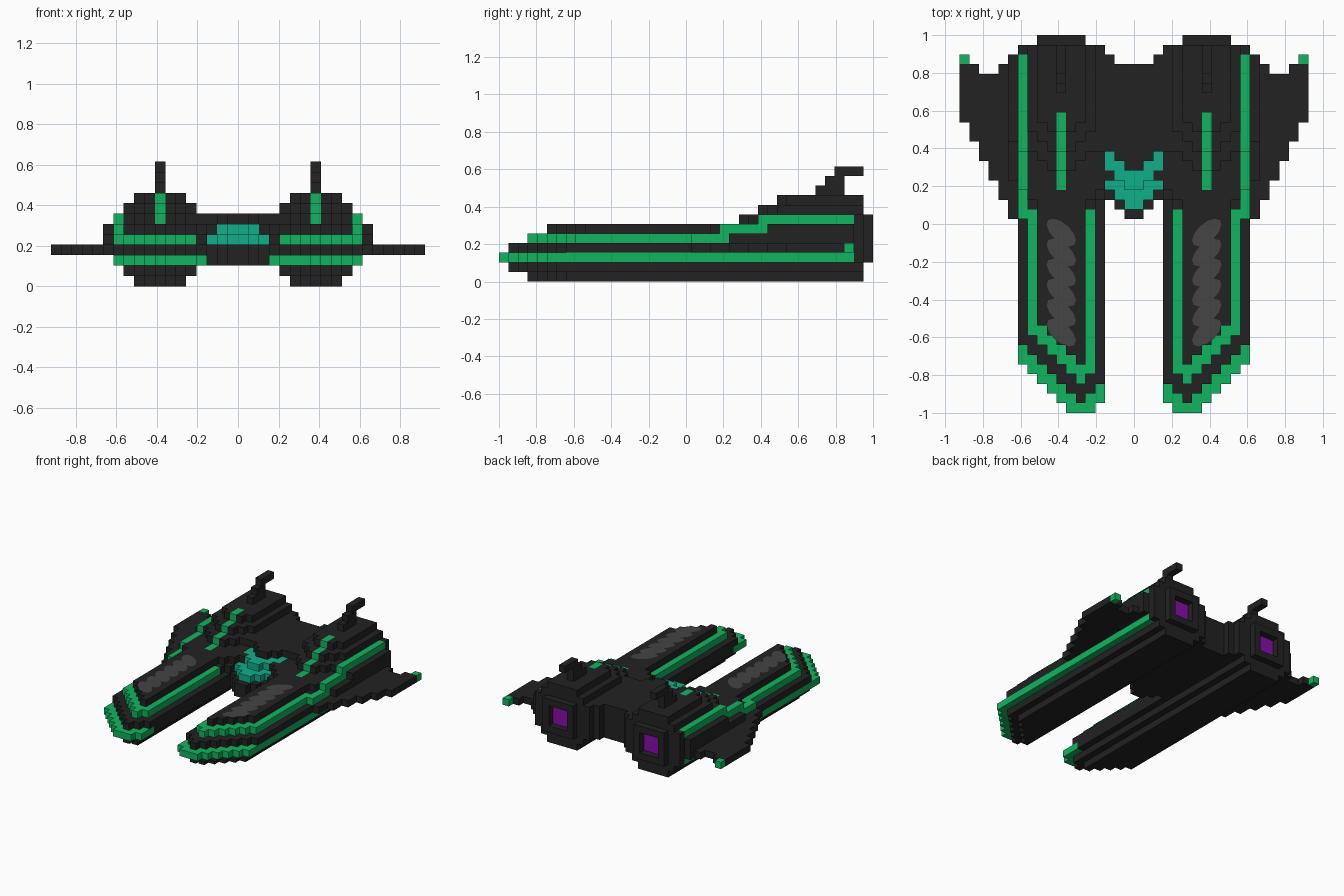
import bpy
import math

cube = bpy.data.objects.get("Cube")
if cube:
    bpy.data.objects.remove(cube, do_unlink=True)

V = 2 / 39                       # block size
COLOURS = [("hull_black", (0.016, 0.016, 0.016)),
           ("trim_green", (0.005, 0.46, 0.115)),
           ("cockpit_teal", (0.005, 0.43, 0.25)),
           ("engine_purple", (0.25, 0.004, 0.40)),
           ("panel_grey", (0.058, 0.058, 0.058))]
BLACK, GREEN, TEAL, PURPLE, GREY = range(5)
mats = []
for name, rgb in COLOURS:
    m = bpy.data.materials.new(name)
    m.use_nodes = True
    m.diffuse_color = (*rgb, 1)
    bsdf = m.node_tree.nodes["Principled BSDF"]
    bsdf.inputs["Base Color"].default_value = (*rgb, 1)
    bsdf.inputs["Roughness"].default_value = 0.8
    mats.append(m)

cells = {}                       # (x, y, z) -> (part, colour)


def fill(part, x, y, z, col=BLACK):
    """Fill a block range, mirrored to both sides; later fills replace earlier ones."""
    for i in range(*x):
        for j in range(*y):
            for k in range(*z):
                cells[i, j, k] = cells[-1 - i, j, k] = (part, col)


def stair(part, x, y, z, tip, col=BLACK):
    """One layer whose front starts at width tip and widens a block per row up to x."""
    for n, j in enumerate(range(*y)):
        fill(part, (max(x[0], tip[0] - n), min(x[1], tip[1] + n)), (j, j + 1), (z, z + 1), col)


# Long side pods, layer by layer, with stepped pointed noses
stair("pods", (5, 10), (3, 38), 0, (5, 6))
stair("pods", (4, 11), (1, 38), 1, (5, 6))
stair("pods", (3, 12), (0, 38), 2, (4, 7), GREEN)
fill("pods", (3, 11), (8, 38), (2, 3))
fill("pods", (3, 5), (4, 38), (2, 3))
fill("pods", (11, 12), (37, 38), (2, 3))
stair("pods", (3, 12), (1, 38), 3, (5, 6))
stair("pods", (4, 11), (3, 21), 4, (5, 6), GREEN)
stair("pods", (5, 10), (5, 22), 5, (5, 6))

# Raised rear housings
fill("rear_housings", (4, 12), (21, 38), (4, 5))
fill("rear_housings", (3, 4), (22, 38), (4, 5))
fill("rear_housings", (4, 11), (22, 38), (5, 6))
fill("rear_housings", (3, 4), (23, 38), (5, 6))
fill("rear_housings", (11, 12), (28, 38), (5, 6))
fill("rear_housings", (12, 13), (24, 37), (4, 5))
fill("rear_housings", (12, 13), (28, 37), (5, 6))
stair("rear_housings", (4, 11), (25, 38), 6, (6, 9))
fill("rear_housings", (3, 4), (27, 38), (6, 7))
fill("rear_housings", (11, 12), (37, 38), (6, 7))
stair("rear_housings", (4, 11), (27, 38), 7, (6, 9))
stair("rear_housings", (5, 10), (29, 38), 8, (6, 9))

# Green edge stripes climbing the housings, and the top spine
fill("edge_stripes", (11, 12), (20, 24), (4, 5), GREEN)
fill("edge_stripes", (11, 12), (23, 28), (5, 6), GREEN)
fill("edge_stripes", (11, 12), (27, 37), (6, 7), GREEN)
for k, (a, b) in enumerate([(23, 25), (25, 27), (27, 29), (29, 31)]):
    fill("spine_stripes", (7, 8), (a, b), (5 + k, 6 + k), GREEN)

# Central hull with a stepped nose
for z in (2, 3):
    stair("central_hull", (0, 3), (20, 36), z, (0, 1))
fill("central_hull", (0, 3), (24, 36), (4, 6))
stair("central_hull", (0, 3), (25, 36), 6, (0, 1))
fill("central_hull", (2, 3), (36, 37), (2, 7))

# Teal cockpit in two steps
stair("cockpit", (0, 3), (21, 27), 4, (0, 1), TEAL)
stair("cockpit", (0, 3), (23, 27), 5, (0, 1), TEAL)

# Thin swept wings with green tips
for n, back in enumerate((37, 36, 35, 35, 36, 36)):
    fill("wings", (12 + n, 13 + n), (20 + 2 * n, back), (3, 4))
fill("wing_tips", (17, 18), (36, 37), (3, 4), GREEN)

# Hooked fins
for z, y in ((9, (33, 36)), (10, (34, 36)), (11, (35, 38))):
    fill("fins", (7, 8), y, (z, z + 1))

# Engine rings with glowing recessed cores
fill("engine_rings", (5, 10), (38, 39), (2, 7))
for i in range(6, 9):
    for k in range(3, 6):
        del cells[i, 38, k], cells[-1 - i, 38, k]
fill("engine_cores", (6, 9), (37, 38), (3, 6), PURPLE)

# Corner offsets of the six block faces, keyed by outward direction
FACES = {(1, 0, 0): ((1, 0, 0), (1, 1, 0), (1, 1, 1), (1, 0, 1)),
         (-1, 0, 0): ((0, 0, 0), (0, 0, 1), (0, 1, 1), (0, 1, 0)),
         (0, 1, 0): ((0, 1, 0), (0, 1, 1), (1, 1, 1), (1, 1, 0)),
         (0, -1, 0): ((0, 0, 0), (1, 0, 0), (1, 0, 1), (0, 0, 1)),
         (0, 0, 1): ((0, 0, 1), (1, 0, 1), (1, 1, 1), (0, 1, 1)),
         (0, 0, -1): ((0, 0, 0), (0, 1, 0), (1, 1, 0), (1, 0, 0))}


def make_object(name, verts, faces, cols):
    me = bpy.data.meshes.new(name)
    me.from_pydata(verts, [], faces)
    used = sorted(set(cols))
    for c in used:
        me.materials.append(mats[c])
    for p, c in zip(me.polygons, cols):
        p.material_index = used.index(c)
    ob = bpy.data.objects.new(name, me)
    bpy.context.collection.objects.link(ob)


# Turn the exposed block faces of each part into one mesh
for part in sorted({p for p, _ in cells.values()}):
    index, faces, cols = {}, [], []
    for c, (p, col) in cells.items():
        if p != part:
            continue
        for d, corners in FACES.items():
            if tuple(a + b for a, b in zip(c, d)) in cells:
                continue
            pts = [tuple(a + b for a, b in zip(c, o)) for o in corners]
            faces.append([index.setdefault(q, len(index)) for q in pts])
            cols.append(col)
    verts = [(x * V, y * V - 1, z * V) for x, y, z in index]
    make_object(part, verts, faces, cols)

# Grey slanted oval plates on the pod decks
verts, faces = [], []
N = 12
for side in (1, -1):
    for n in range(6):
        cy, start = -0.045 - 0.106 * n, len(verts)
        for s in range(N):
            t = side * math.tau * s / N
            u, w = 0.092 * math.cos(t), 0.047 * math.sin(t)
            verts.append((side * (0.385 + (u - w) * 0.75), cy + (u + w) * 0.71, 6 * V + 0.002))
        faces.append(list(range(start, start + N)))
make_object("deck_plates", verts, faces, [GREY] * len(faces))
